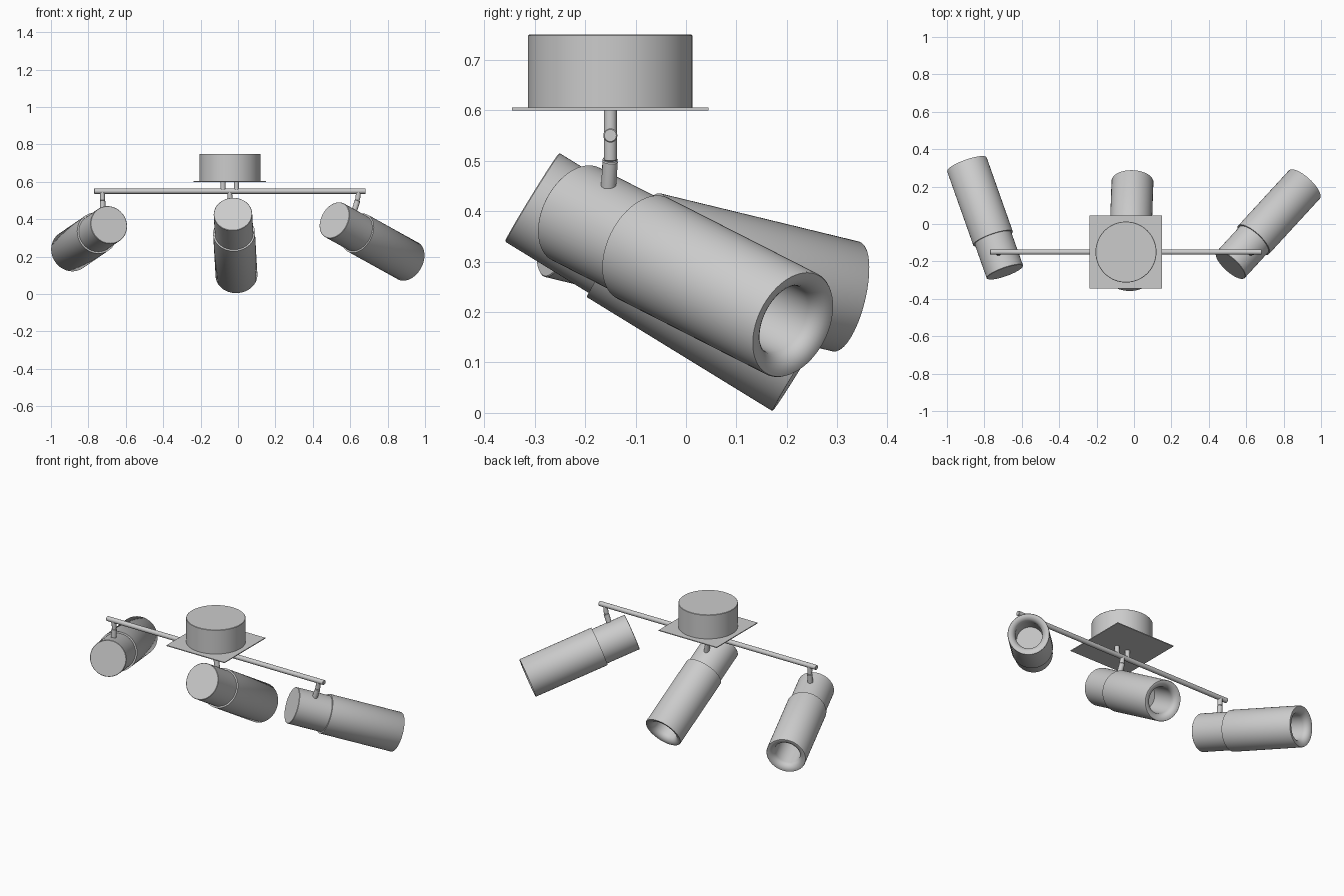
import bpy, bmesh, math
from mathutils import Vector

if "Cube" in bpy.data.objects:
    bpy.data.objects.remove(bpy.data.objects["Cube"])


def finish(name, bm, angle=35):
    bmesh.ops.remove_doubles(bm, verts=bm.verts, dist=1e-5)
    bmesh.ops.recalc_face_normals(bm, faces=bm.faces)
    mesh = bpy.data.meshes.new(name)
    bm.to_mesh(mesh)
    bm.free()
    ob = bpy.data.objects.new(name, mesh)
    bpy.context.collection.objects.link(ob)
    bpy.ops.object.select_all(action='DESELECT')
    ob.select_set(True)
    bpy.context.view_layer.objects.active = ob
    bpy.ops.object.shade_smooth_by_angle(angle=math.radians(angle))
    return ob


def lathe(name, profile, start, direction, steps=64):
    """Revolve (radius, distance) points about an axis leaving start along direction."""
    bm = bmesh.new()
    verts = [bm.verts.new((r, 0, h)) for r, h in profile]
    edges = [bm.edges.new(pair) for pair in zip(verts, verts[1:])]
    bmesh.ops.spin(bm, geom=verts + edges, cent=(0, 0, 0), axis=(0, 0, 1),
                   angle=math.tau, steps=steps)
    ob = finish(name, bm)
    ob.rotation_mode = 'QUATERNION'
    ob.rotation_quaternion = Vector(direction).to_track_quat('Z', 'Y')
    ob.location = start
    return ob


def rod(name, a, b, r):
    """Solid round rod with slightly eased ends."""
    d = Vector(b) - Vector(a)
    n, e = d.length, r * 0.15
    return lathe(name, [(0, 0), (r - e, 0), (r, e), (r, n - e), (r - e, n), (0, n)], a, d, 24)


CX, CY = -0.043, -0.15

# Ceiling canopy and its square plate
lathe("ceiling_canopy", [(0, 0), (0.163, 0), (0.163, 0.147), (0.161, 0.149), (0, 0.149)],
      (CX, CY, 0.601), (0, 0, 1), 96)
bm = bmesh.new()
bmesh.ops.create_cube(bm, size=1)
bmesh.ops.scale(bm, vec=(0.388, 0.39, 0.005), verts=bm.verts)
plate = finish("ceiling_plate", bm)
plate.location = (CX, CY, 0.6025)

# Crossbar hung on two short posts
rod("crossbar", (-0.77, CY, 0.55), (0.683, CY, 0.55), 0.014)
for side, x in (("left", -0.08), ("right", -0.008)):
    rod(f"{side}_post", (x, CY, 0.55), (x, CY, 0.602), 0.013)

# Spotlights: back centre, front centre, then stem top, joint and foot
lamps = {
    "left": ((-0.69, -0.257, 0.37), (-0.894, 0.32, 0.23),
             (-0.725, CY, 0.55), (-0.724, CY, 0.50), (-0.724, -0.155, 0.44)),
    "middle": ((-0.027, -0.305, 0.4275), (-0.008, 0.23, 0.099),
               (-0.045, CY, 0.55), (-0.042, CY, 0.505), (-0.028, -0.155, 0.44)),
    "right": ((0.515, -0.22, 0.395), (0.912, 0.212, 0.175),
              (0.645, CY, 0.55), (0.639, CY, 0.50), (0.617, -0.155, 0.43)),
}
CAP_R, TUBE_R, CAP_LEN = 0.103, 0.112, 0.196
for side, (back, front, top, joint, foot) in lamps.items():
    axis = Vector(front) - Vector(back)
    n = axis.length
    # Narrow rear housing
    lathe(f"{side}_lamp_housing",
          [(0, 0), (CAP_R - 0.002, 0), (CAP_R, 0.002), (CAP_R, CAP_LEN + 0.01),
           (0, CAP_LEN + 0.01)], back, axis)
    # Wider shade with a rounded lip and deep recess
    lip = [(0.072 + 0.034 * (1 - math.sin(a)), n - 0.034 * (1 - math.cos(a)))
           for a in (math.radians(15 * i) for i in range(7))]
    lathe(f"{side}_lamp_shade",
          [(0, CAP_LEN), (TUBE_R, CAP_LEN), (TUBE_R, n - 0.003), (TUBE_R - 0.002, n)]
          + lip + [(0.072, n - 0.2), (0, n - 0.2)], back, axis)
    # Swivel stem in two pieces
    rod(f"{side}_stem", top, joint, 0.013)
    rod(f"{side}_swivel", joint, foot, 0.015)
